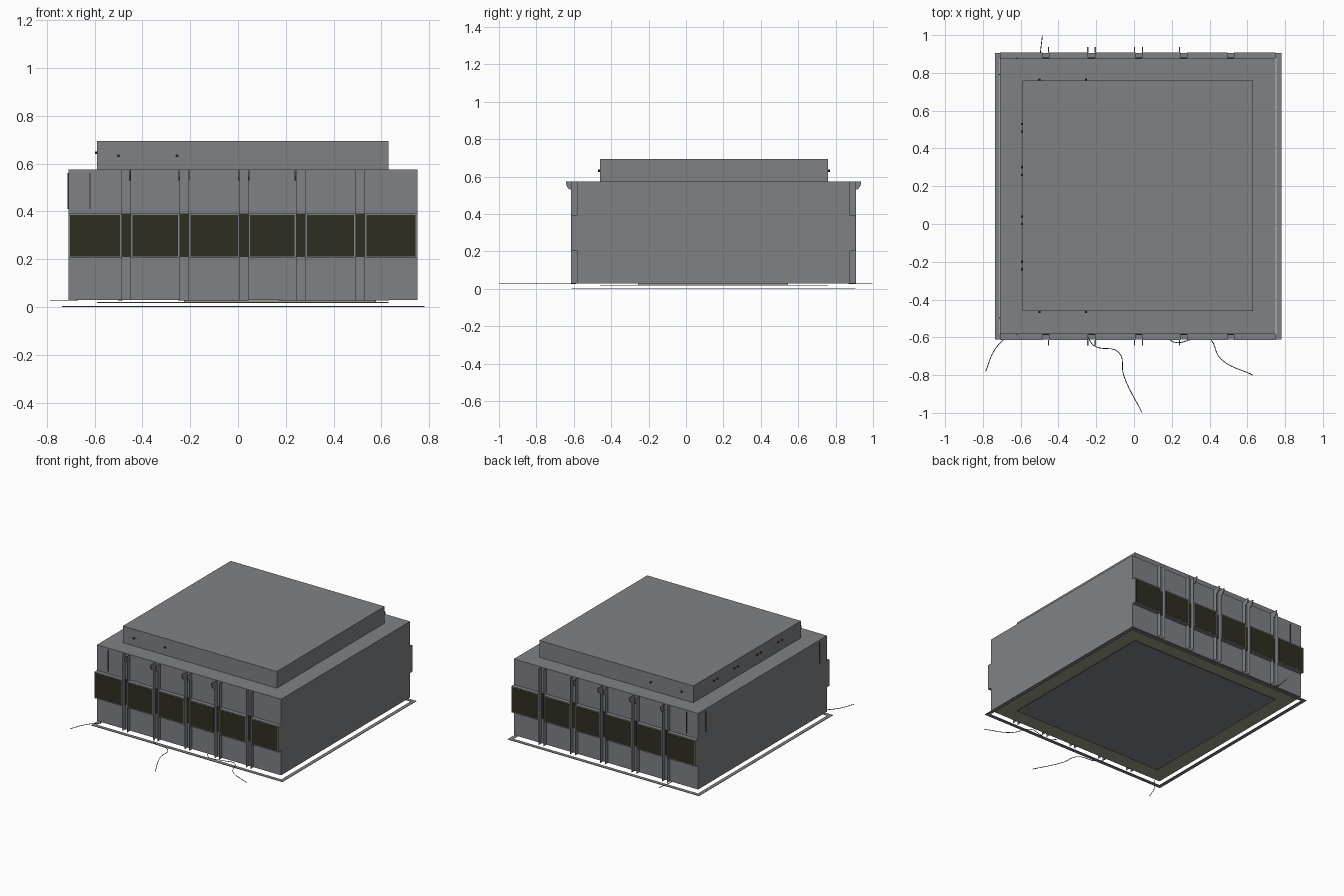
import bpy, bmesh, math
from mathutils import Matrix, Vector

if "Cube" in bpy.data.objects:
    bpy.data.objects.remove(bpy.data.objects["Cube"])


def material(name, rgb):
    m = bpy.data.materials.new(name)
    m.diffuse_color = (*rgb, 1)
    m.use_nodes = True
    m.node_tree.nodes["Principled BSDF"].inputs["Base Color"].default_value = m.diffuse_color
    return m


GREY = material("wall grey", (0.215, 0.222, 0.235))
OLIVE = material("floor olive", (0.33, 0.33, 0.25))
GLASS = material("dark window", (0.028, 0.027, 0.016))
BLACK = material("dark fittings", (0.03, 0.03, 0.032))


def finish(name, bm, *mats):
    me = bpy.data.meshes.new(name)
    bmesh.ops.recalc_face_normals(bm, faces=bm.faces[:])
    bm.to_mesh(me)
    bm.free()
    for m in mats:
        me.materials.append(m)
    ob = bpy.data.objects.new(name, me)
    bpy.context.collection.objects.link(ob)
    return ob


def add_box(bm, x, y, z):
    c = Vector((sum(x) / 2, sum(y) / 2, sum(z) / 2))
    s = Matrix.Diagonal((abs(x[1] - x[0]), abs(y[1] - y[0]), abs(z[1] - z[0]), 1))
    bmesh.ops.create_cube(bm, size=1, matrix=Matrix.Translation(c) @ s)


def boxes(name, mat, items):
    bm = bmesh.new()
    for it in items:
        add_box(bm, *it)
    return finish(name, bm, mat)


X0, X1, Y0, Y1 = -0.71, 0.75, -0.583, 0.877     # wall planes
Z0, Z1 = 0.03, 0.575
SIDES = [(Y0, -1), (Y1, 1)]                     # front and back walls
DEPTH = 0.03

# main body, with an olive underside
bm = bmesh.new()
add_box(bm, (X0, X1), (Y0, Y1), (Z0, Z1))
body = finish("main_body", bm, GREY, OLIVE)
for p in body.data.polygons:
    p.material_index = 1 if p.normal.z < -0.5 else 0

# raised roof block
boxes("roof_block", GREY, [((-0.59, 0.63), (-0.46, 0.76), (Z1, 0.695))])

# plates below the floor
boxes("floor_pad", OLIVE, [((-0.226, 0.577), (-0.257, 0.545), (0.02, Z0))])
boxes("floor_plate", GREY, [((-0.59, 0.63), (-0.46, 0.76), (0.017, 0.02))])

# flat ground frame, just outside the walls
RX, RY, W, H = (-0.737, 0.78), (-0.611, 0.905), 0.026, (0, 0.003)
boxes("ground_frame", GREY, [
    (RX, (RY[0], RY[0] + W), H), (RX, (RY[1] - W, RY[1]), H),
    ((RX[0], RX[0] + W), (RY[0] + W, RY[1] - W), H),
    ((RX[1] - W, RX[1]), (RY[0] + W, RY[1] - W), H)])

# window band on front and back
GAPS = [-0.467, -0.225, 0.025, 0.263, 0.512]    # centres of the pillar gaps
HALF = 0.019
edges = [X0] + [v for g in GAPS for v in (g - HALF, g + HALF)] + [X1]
panels = list(zip(edges[::2], edges[1::2]))
frames, glass, backs, fins = [], [], [], []
for y, s in SIDES:
    out = y + s * DEPTH
    for a, b in panels:
        frames.append(((a, b), (y, out), (0.205, 0.392)))
        glass.append(((a + 0.007, b - 0.007), (out, out + s * 0.002), (0.212, 0.385)))
    for g in GAPS:
        backs.append(((g - HALF, g + HALF), (y, y + s * 0.004), (0.208, 0.39)))
        for e in (-HALF, HALF):
            fins.append(((g + e - 0.001, g + e + 0.001), (y, out + s * 0.001), (Z0, Z1)))
boxes("window_frames", GREY, frames)
boxes("window_panes", GLASS, glass)
boxes("window_gap_backing", GLASS, backs)
boxes("pillar_fins", GREY, fins)

# rounded brackets at the tops of the fins
bm = bmesh.new()
for y, s in SIDES:
    for x in (-0.452, -0.245, -0.205, 0.003, 0.045, 0.24):
        base = y + s * DEPTH
        prof = [(base, Z1), (base + s * 0.03, Z1)]
        for i in range(1, 6):
            a = math.radians(18 * i)
            prof.append((base + s * 0.03 * math.cos(a), Z1 - 0.045 * math.sin(a)))
        vs = [bm.verts.new((x - 0.003, py, pz)) for py, pz in prof]
        f = bm.faces.new(vs)
        ext = bmesh.ops.extrude_face_region(bm, geom=[f])["geom"]
        bmesh.ops.translate(bm, vec=(0.006, 0, 0),
                            verts=[v for v in ext if isinstance(v, bmesh.types.BMVert)])
finish("fin_brackets", bm, GREY)

# narrow upright strips near the left corners
strips = [((-0.622, -0.618), (y, y + s * 0.004), (0.41, 0.56)) for y, s in SIDES]
strips += [((X0 - 0.004, X0), (y, y + 0.004), (0.41, 0.56)) for y in (-0.50, 0.79)]
boxes("corner_strips", BLACK, strips)

# small round pegs on the roof block
bm = bmesh.new()


def peg(loc, axis):
    m = Matrix.Translation(loc) @ Matrix.Rotation(math.pi / 2, 4, axis)
    bmesh.ops.create_cone(bm, cap_ends=True, segments=10, radius1=0.006, radius2=0.006,
                          depth=0.02, matrix=m)


for x in (-0.5, -0.255):
    for y in (-0.46, 0.76):
        peg((x, y, 0.632), 'X')
for y in (0.53, 0.49, 0.30, 0.26, 0.04, 0.0, -0.20, -0.24):
    peg((-0.588, y, 0.645), 'Y')
finish("roof_pegs", bm, BLACK)

# loose cables on the ground
CABLES = [
    [(-0.67, -0.59), (-0.74, -0.67), (-0.785, -0.78)],
    [(-0.25, -0.59), (-0.21, -0.645), (-0.08, -0.68), (-0.055, -0.80), (0.042, -0.998)],
    [(0.17, -0.59), (0.21, -0.625), (0.32, -0.608), (0.39, -0.60), (0.46, -0.715), (0.63, -0.80)],
    [(-0.50, 0.87), (-0.485, 0.998)],
]
cu = bpy.data.curves.new("cables", 'CURVE')
cu.dimensions = '3D'
cu.bevel_depth = 0.002
cu.bevel_resolution = 1
cu.resolution_u = 6
for path in CABLES:
    sp = cu.splines.new('BEZIER')
    sp.bezier_points.add(len(path) - 1)
    for bp, (x, y) in zip(sp.bezier_points, path):
        bp.co = (x, y, 0.028)
        bp.handle_left_type = bp.handle_right_type = 'AUTO'
cu.materials.append(BLACK)
bpy.context.collection.objects.link(bpy.data.objects.new("cables", cu))
